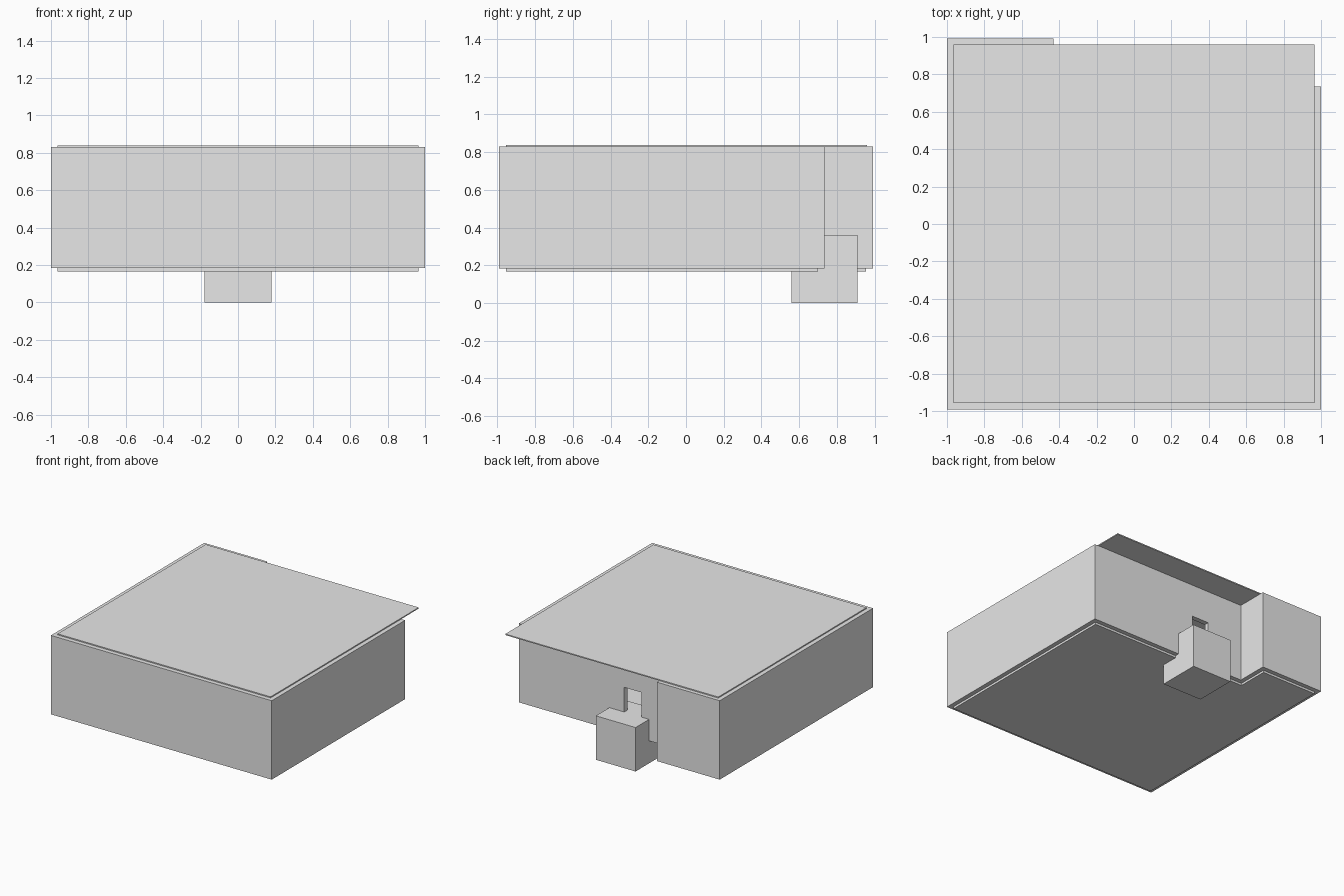
import bpy

if "Cube" in bpy.data.objects:
    bpy.data.objects.remove(bpy.data.objects["Cube"])

# One plain grey for everything
grey = bpy.data.materials.new("light_grey")
grey.use_nodes = True
colour = (0.8, 0.8, 0.8, 1)
grey.diffuse_color = colour
grey.node_tree.nodes["Principled BSDF"].inputs["Base Color"].default_value = colour


def prism(name, outline, z0, z1, caps=True):
    """Extrude a counter-clockwise outline between two heights."""
    n = len(outline)
    verts = [(x, y, z) for z in (z0, z1) for x, y in outline]
    faces = [(i, (i + 1) % n, (i + 1) % n + n, i + n) for i in range(n)]
    if caps:
        faces += [tuple(reversed(range(n))), tuple(range(n, 2 * n))]
    mesh = bpy.data.meshes.new(name)
    mesh.from_pydata(verts, [], faces)
    mesh.materials.append(grey)
    obj = bpy.data.objects.new(name, mesh)
    bpy.context.collection.objects.link(obj)
    return obj


def rect(x0, x1, y0, y1):
    return [(x0, y0), (x1, y0), (x1, y1), (x0, y1)]


def l_outline(inset):
    """Footprint with a recess in the back left corner."""
    x, y = 1 - inset, 0.992 - inset
    step_x, step_y = -0.43 - inset, 0.735 - inset
    return [(-x, -y), (x, -y), (x, step_y), (step_x, step_y), (step_x, y), (-x, y)]


WALL_BOTTOM, WALL_TOP = 0.184, 0.83

# Outer walls, hollow inside
walls = prism("outer_walls", l_outline(0), WALL_BOTTOM, WALL_TOP, caps=False)
solid = walls.modifiers.new("wall_thickness", "SOLIDIFY")
solid.thickness = 0.04
solid.offset = -1
solid.use_even_offset = True

# Doorway above the step block
cutter = prism("doorway_cutter", rect(-0.11, 0.045, 0.6, 0.85), 0.22, 0.562)
cutter.hide_render = True
cutter.hide_viewport = True
cut = walls.modifiers.new("doorway", "BOOLEAN")
cut.object = cutter
cut.operation = "DIFFERENCE"
cut.solver = "EXACT"

# Floor slab follows the footprint; roof slab overhangs the recess
prism("floor_slab", l_outline(0.036), 0.166, WALL_BOTTOM + 0.002)
prism("roof_slab", rect(-0.965, 0.965, -0.956, 0.96), WALL_TOP, 0.839)

# Step block in front of the doorway
prism("step_block", rect(-0.18, 0.18, 0.56, 0.91), 0, 0.36)
